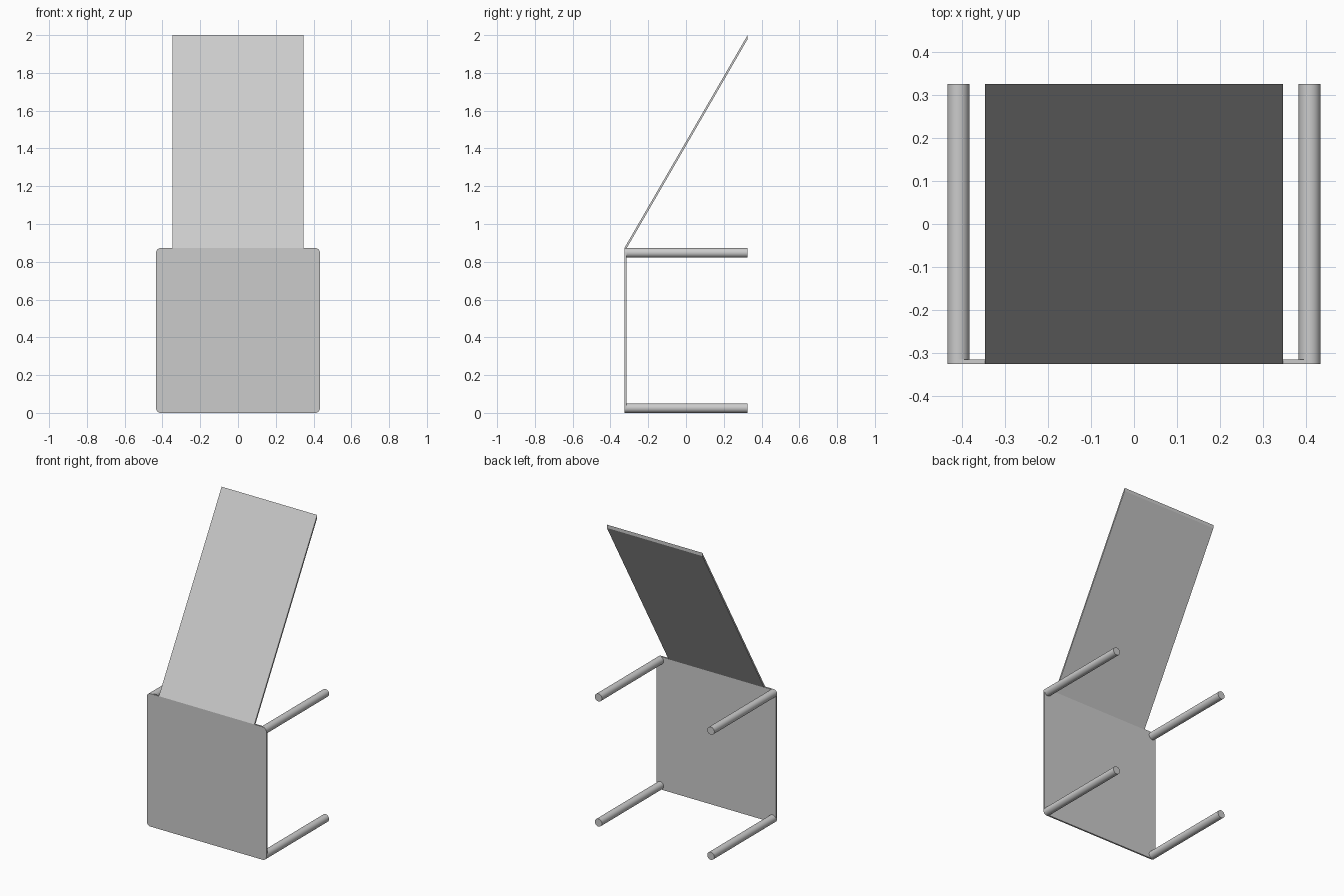
import bpy, bmesh, math

if "Cube" in bpy.data.objects:
    bpy.data.objects.remove(bpy.data.objects["Cube"])

HALF_W, TOP, HALF_D = 0.434, 0.873, 0.326   # seat block half width, height, half depth
R, T = 0.0255, 0.0108                       # leg radius, panel thickness


def prism(name, points, offset):
    """Extrude a closed planar outline along an offset vector."""
    bm = bmesh.new()
    face = bm.faces.new([bm.verts.new(p) for p in points])
    ext = bmesh.ops.extrude_face_region(bm, geom=[face], use_keep_orig=True)
    verts = [v for v in ext["geom"] if isinstance(v, bmesh.types.BMVert)]
    bmesh.ops.translate(bm, verts=verts, vec=offset)
    bmesh.ops.recalc_face_normals(bm, faces=bm.faces)
    mesh = bpy.data.meshes.new(name)
    bm.to_mesh(mesh)
    bm.free()
    obj = bpy.data.objects.new(name, mesh)
    bpy.context.collection.objects.link(obj)
    return obj


def smooth(obj):
    bpy.ops.object.select_all(action='DESELECT')
    obj.select_set(True)
    bpy.context.view_layer.objects.active = obj
    bpy.ops.object.shade_smooth_by_angle(angle=math.radians(30))


# Upright seat panel with rounded corners concentric with the legs
cx, z_low, z_high = HALF_W - R, R, TOP - R
corners = [(cx, z_high), (-cx, z_high), (-cx, z_low), (cx, z_low)]
outline = []
for i, (x, z) in enumerate(corners):
    for k in range(9):
        a = math.pi / 2 * (i + k / 8)
        outline.append((x + R * math.cos(a), -HALF_D, z + R * math.sin(a)))
smooth(prism("seat", outline, (0, T, 0)))

# Four round legs reaching backwards
leg_start = -HALF_D + T * 0.5
leg_len = HALF_D - leg_start
for side, x in (("left", -cx), ("right", cx)):
    for level, z in (("lower", z_low), ("upper", z_high)):
        bpy.ops.mesh.primitive_cylinder_add(
            vertices=32, radius=R, depth=leg_len,
            location=(x, leg_start + leg_len / 2, z),
            rotation=(math.pi / 2, 0, 0))
        leg = bpy.context.object
        leg.name = f"{level}_{side}_leg"
        smooth(leg)

# Backrest leaning 60 degrees, with vertically cut ends
drop = T / math.cos(math.radians(60))
bw = 0.347
profile = [(-HALF_D, TOP), (HALF_D, 2.0), (HALF_D, 2.0 - drop), (-HALF_D, TOP - drop)]
# keep the buried lower edge just inside the seat panel
profile[3] = (-HALF_D + T * 0.5, TOP - drop + T * 0.5 * math.tan(math.radians(60)))
prism("backrest", [(-bw, y, z) for y, z in profile], (2 * bw, 0, 0))
